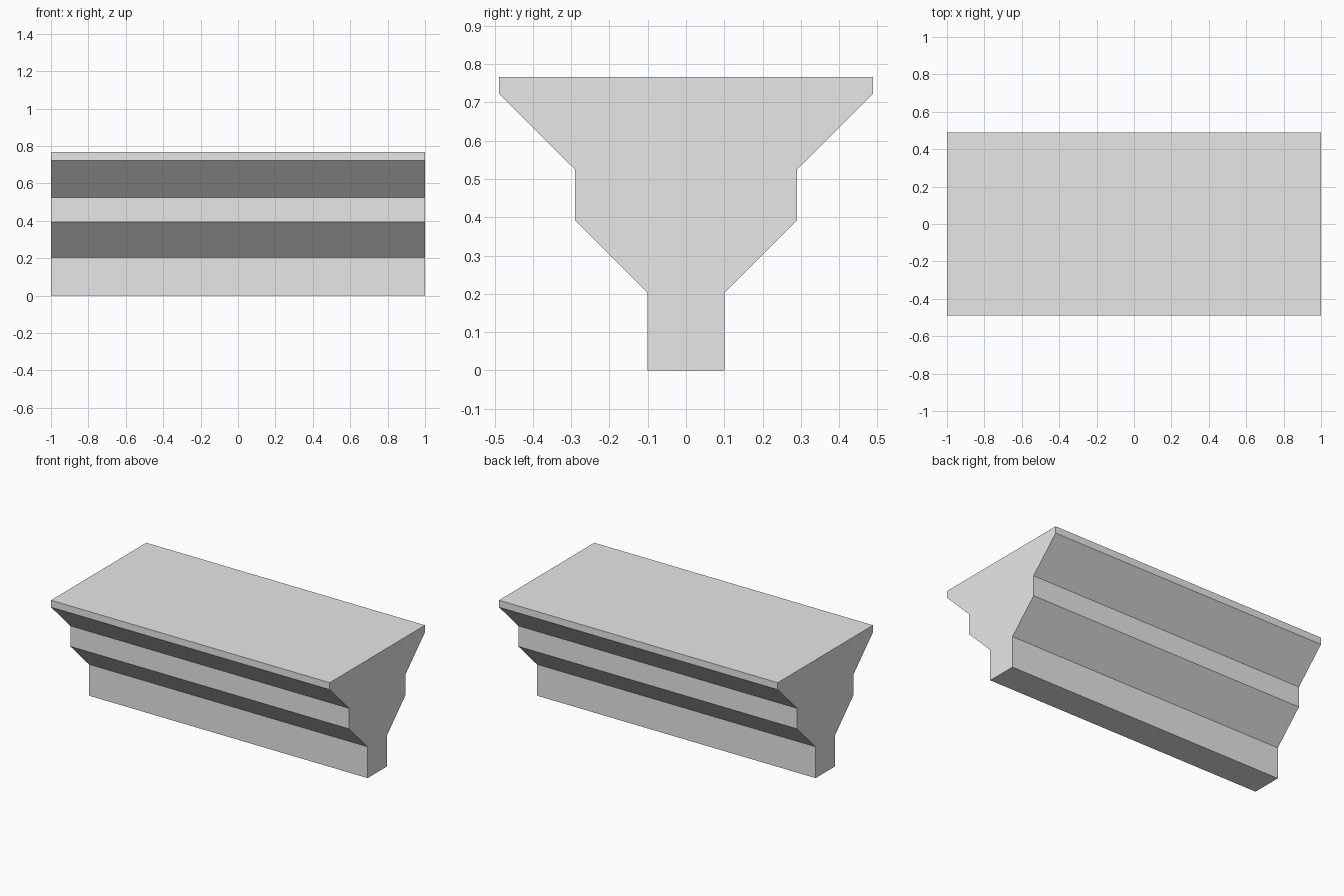
import bpy
import bmesh

cube = bpy.data.objects.get("Cube")
if cube:
    bpy.data.objects.remove(cube, do_unlink=True)

# Plain grey material
grey = bpy.data.materials.new("light_grey")
grey.use_nodes = True
colour = (0.8, 0.8, 0.8, 1.0)
grey.diffuse_color = colour
grey.node_tree.nodes["Principled BSDF"].inputs["Base Color"].default_value = colour

# Half of the stepped cross-section: (half depth, height), bottom to top
half_profile = [
    (0.10, 0.0), (0.10, 0.203),       # foot
    (0.29, 0.392), (0.29, 0.525),     # lower flare and middle band
    (0.488, 0.722), (0.488, 0.767),   # upper flare and top lip
]
outline = half_profile + [(-y, z) for y, z in reversed(half_profile)]

# Stepped beam: the mirrored section extruded along its length
bm = bmesh.new()
end = bm.faces.new([bm.verts.new((-1, y, z)) for y, z in outline])
extruded = bmesh.ops.extrude_face_region(bm, geom=[end], use_keep_orig=True)
moved = [v for v in extruded["geom"] if isinstance(v, bmesh.types.BMVert)]
bmesh.ops.translate(bm, verts=moved, vec=(2, 0, 0))
bmesh.ops.recalc_face_normals(bm, faces=bm.faces)

mesh = bpy.data.meshes.new("stepped_beam")
bm.to_mesh(mesh)
bm.free()
mesh.materials.append(grey)
beam = bpy.data.objects.new("stepped_beam", mesh)
bpy.context.collection.objects.link(beam)
